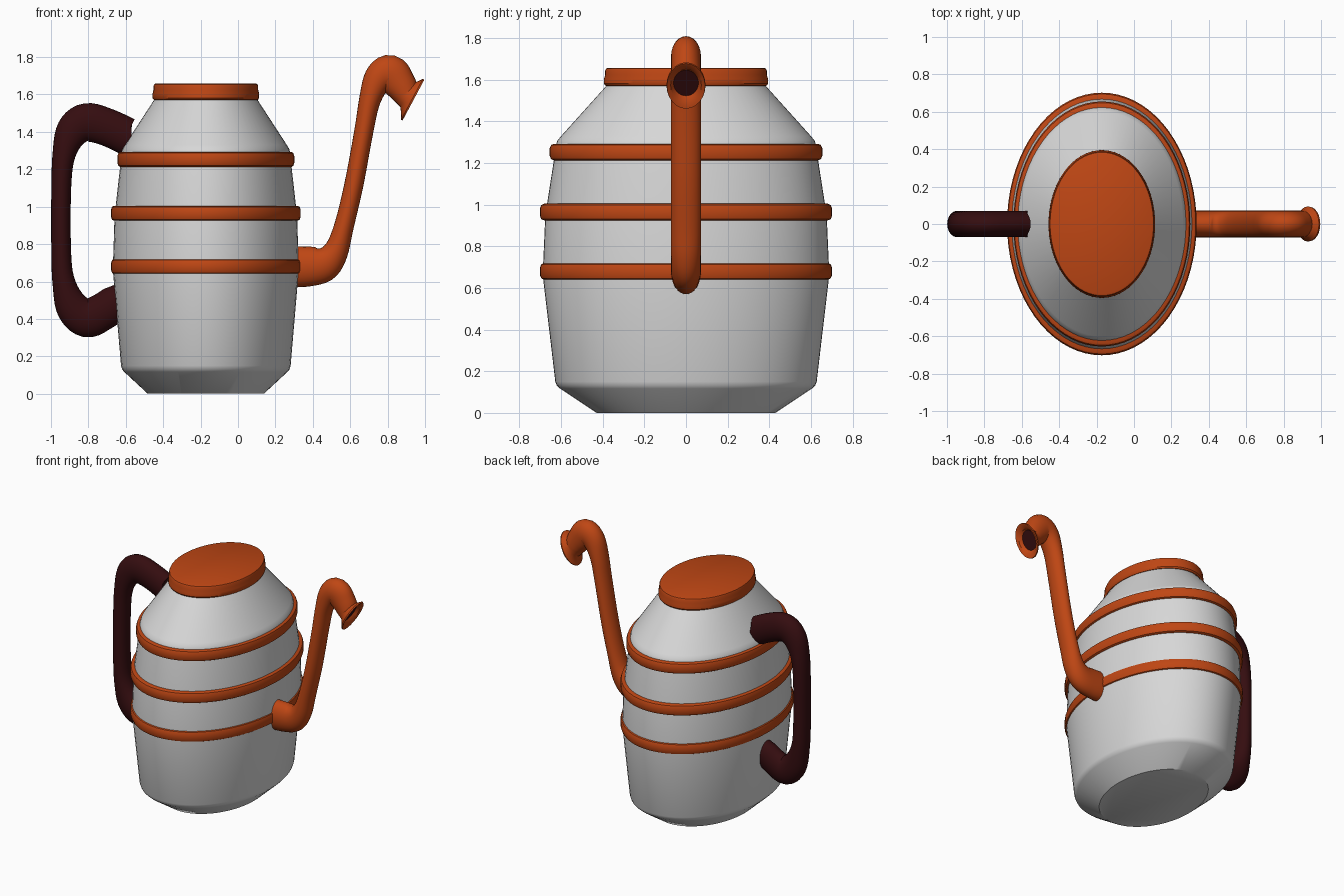
import bpy, bmesh, math
from mathutils import Vector

if "Cube" in bpy.data.objects:
    bpy.data.objects.remove(bpy.data.objects["Cube"])

CENTRE_X = -0.172   # pot axis
SQUASH = 0.722      # oval pot: x radius / y radius


def material(name, rgb):
    m = bpy.data.materials.new(name)
    m.use_nodes = True
    m.diffuse_color = (*rgb, 1)
    m.node_tree.nodes["Principled BSDF"].inputs["Base Color"].default_value = (*rgb, 1)
    return m


grey = material("light grey enamel", (0.68, 0.68, 0.68))
orange = material("burnt orange", (0.52, 0.062, 0.007))
maroon = material("dark maroon", (0.035, 0.004, 0.005))


def skin(name, rings, mats, caps=True, closed=False):
    """Bridge rings of points into one smooth object."""
    bm = bmesh.new()
    rows = [[bm.verts.new(p) for p in ring] for ring in rings]
    pairs = list(zip(rows, rows[1:]))
    if closed:
        pairs.append((rows[-1], rows[0]))
    n = len(rows[0])
    for a, b in pairs:
        for i in range(n):
            j = (i + 1) % n
            bm.faces.new((a[i], a[j], b[j], b[i]))
    if caps:
        bm.faces.new(rows[0][::-1])
        end = bm.faces.new(rows[-1])
        end.material_index = len(mats) - 1
    bmesh.ops.recalc_face_normals(bm, faces=bm.faces)
    me = bpy.data.meshes.new(name)
    bm.to_mesh(me)
    bm.free()
    for m in mats:
        me.materials.append(m)
    ob = bpy.data.objects.new(name, me)
    bpy.context.collection.objects.link(ob)
    bpy.ops.object.select_all(action='DESELECT')
    ob.select_set(True)
    bpy.context.view_layer.objects.active = ob
    bpy.ops.object.shade_smooth_by_angle(angle=math.radians(35))
    return ob


def oval(r, z, n=72):
    angles = [2 * math.pi * i / n for i in range(n)]
    return [(CENTRE_X + r * SQUASH * math.cos(a), r * math.sin(a), z) for a in angles]


def section(x, z, r_plane, r_side, direction, n=24):
    """Oval cross-section of a tube lying in the xz plane."""
    d = Vector(direction).normalized()
    side = Vector((-d.y, d.x))
    ring = []
    for i in range(n):
        a = 2 * math.pi * i / n
        u = r_plane * math.cos(a)
        ring.append((x + side.x * u, r_side * math.sin(a), z + side.y * u))
    return ring


def tube(points, r_side, start, end, steps=5):
    """Smooth path through (x, z, radius) points, with fixed end directions."""
    p = [Vector(q) for q in points]
    p = [2 * p[0] - p[1]] + p + [2 * p[-1] - p[-2]]
    samples = []
    for a, b, c, d in zip(p, p[1:], p[2:], p[3:]):
        for k in range(steps):
            t = k / steps
            samples.append(0.5 * (2 * b + (c - a) * t + (2 * a - 5 * b + 4 * c - d) * t * t
                                  + (3 * b - a - 3 * c + d) * t ** 3))
    samples.append(p[-2])
    rings = []
    last = len(samples) - 1
    for i, s in enumerate(samples):
        d = (samples[min(i + 1, last)] - samples[max(i - 1, 0)]).xy
        if i == 0:
            d = start
        elif i == last:
            d = end
        rings.append(section(s.x, s.y, s.z, r_side, d))
    return rings


# Pot body with chamfered foot and sloping shoulder
body = [(0.43, 0), (0.605, 0.117), (0.62, 0.13), (0.628, 0.15), (0.687, 0.65),
        (0.687, 0.70), (0.676, 0.95), (0.637, 1.2), (0.624, 1.29), (0.617, 1.31),
        (0.6, 1.33), (0.375, 1.58)]
skin("pot_body", [oval(r, z) for r, z in body], [grey])

# Lid
lid = [(0.37, 1.57), (0.387, 1.572), (0.395, 1.582), (0.394, 1.605), (0.388, 1.625),
       (0.388, 1.645), (0.383, 1.654), (0.374, 1.658)]
skin("lid", [oval(r, z) for r, z in lid], [orange])

# Three hoops around the body
for name, r, z in (("lower", 0.702, 0.68), ("middle", 0.702, 0.965), ("upper", 0.655, 1.253)):
    hoop = [(-0.07, -0.04), (-0.02, -0.04), (-0.007, -0.034), (0, -0.018), (0, 0.018),
            (-0.007, 0.034), (-0.02, 0.04), (-0.07, 0.04)]
    skin(name + "_hoop", [oval(r + dr, z + dz) for dr, dz in hoop], [orange],
         caps=False, closed=True)

# Handle on the right side
handle = [(-0.57, 1.365, 0.1), (-0.7, 1.425, 0.1), (-0.81, 1.45, 0.103),
          (-0.885, 1.4, 0.09), (-0.93, 1.28, 0.062), (-0.945, 1.1, 0.053),
          (-0.945, 0.75, 0.053), (-0.93, 0.59, 0.062), (-0.885, 0.465, 0.09),
          (-0.81, 0.405, 0.103), (-0.73, 0.435, 0.1), (-0.645, 0.49, 0.098)]
skin("handle", tube(handle, 0.07, (-1, 0), (1, 0)), [maroon])

# Spout with flared lip and dark opening
spout = [(0.28, 0.68, 0.11), (0.37, 0.68, 0.107), (0.46, 0.695, 0.095),
         (0.522, 0.76, 0.068), (0.565, 0.89, 0.053), (0.62, 1.12, 0.051),
         (0.672, 1.4, 0.051), (0.705, 1.57, 0.058), (0.75, 1.68, 0.08),
         (0.81, 1.712, 0.1), (0.865, 1.655, 0.088), (0.902, 1.597, 0.072)]
aim = (0.88, -0.47)
rings = tube(spout, 0.072, (1, 0), aim)
mouth = [(0.922, 1.582, 0.105, 0.085), (0.93, 1.574, 0.125, 0.094),
         (0.938, 1.57, 0.123, 0.092), (0.932, 1.574, 0.095, 0.074),
         (0.912, 1.585, 0.07, 0.06)]
rings += [section(*m, aim) for m in mouth]
skin("spout", rings, [orange, maroon])
